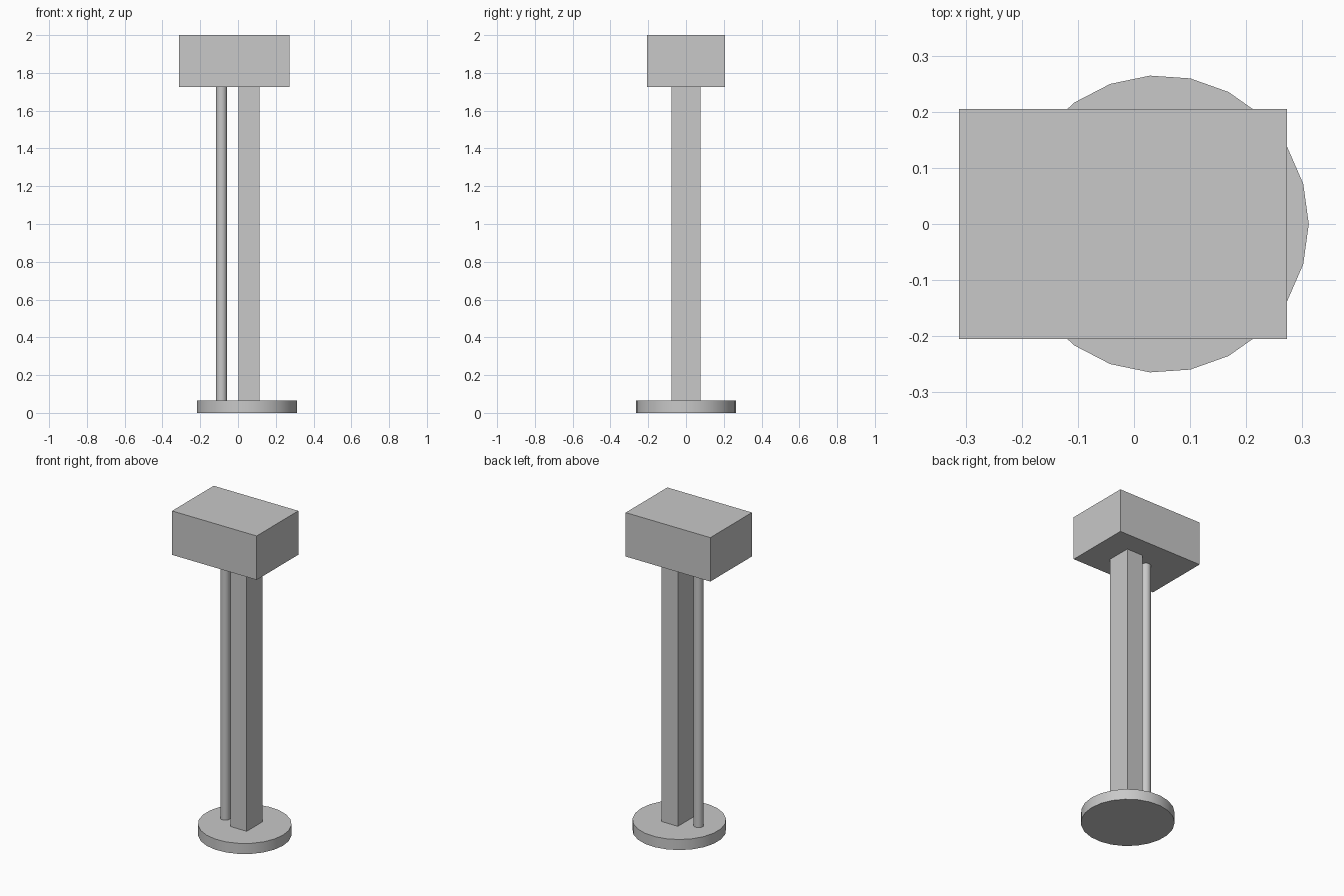
import bpy
import math

cube = bpy.data.objects.get("Cube")
if cube:
    bpy.data.objects.remove(cube, do_unlink=True)

BASE_TOP, HEAD_BOTTOM, TOP = 0.066, 1.726, 2.0
SIDES = 23

grey = bpy.data.materials.new("plain grey")
grey.use_nodes = True
colour = (0.58, 0.58, 0.58, 1)
grey.diffuse_color = colour
grey.node_tree.nodes["Principled BSDF"].inputs["Base Color"].default_value = colour


def finish(name):
    obj = bpy.context.object
    obj.name = obj.data.name = name
    obj.data.materials.append(grey)
    return obj


def box(name, x, width, depth, bottom, top):
    bpy.ops.mesh.primitive_cube_add(size=1, location=(x, 0, (bottom + top) / 2))
    obj = finish(name)
    obj.scale = (width, depth, top - bottom)
    bpy.ops.object.transform_apply(location=False, rotation=False, scale=True)


def cylinder(name, x, radius, bottom, top):
    # Quarter turn puts the first vertex on the +x axis
    bpy.ops.mesh.primitive_cylinder_add(
        vertices=SIDES, radius=radius, depth=top - bottom,
        location=(x, 0, (bottom + top) / 2), rotation=(0, 0, -math.pi / 2))
    finish(name)
    bpy.ops.object.transform_apply(location=False, rotation=True, scale=False)
    bpy.ops.object.shade_smooth_by_angle(angle=math.radians(30))


# Round foot
cylinder("base_disc", 0.0465, 0.265, 0, BASE_TOP)

# Square post and the thin pole beside it
box("main_post", 0.058, 0.112, 0.154, BASE_TOP, HEAD_BOTTOM)
cylinder("side_pole", -0.087, 0.029, BASE_TOP, HEAD_BOTTOM)

# Block on top
box("head_block", -0.0195, 0.584, 0.4105, HEAD_BOTTOM, TOP)
